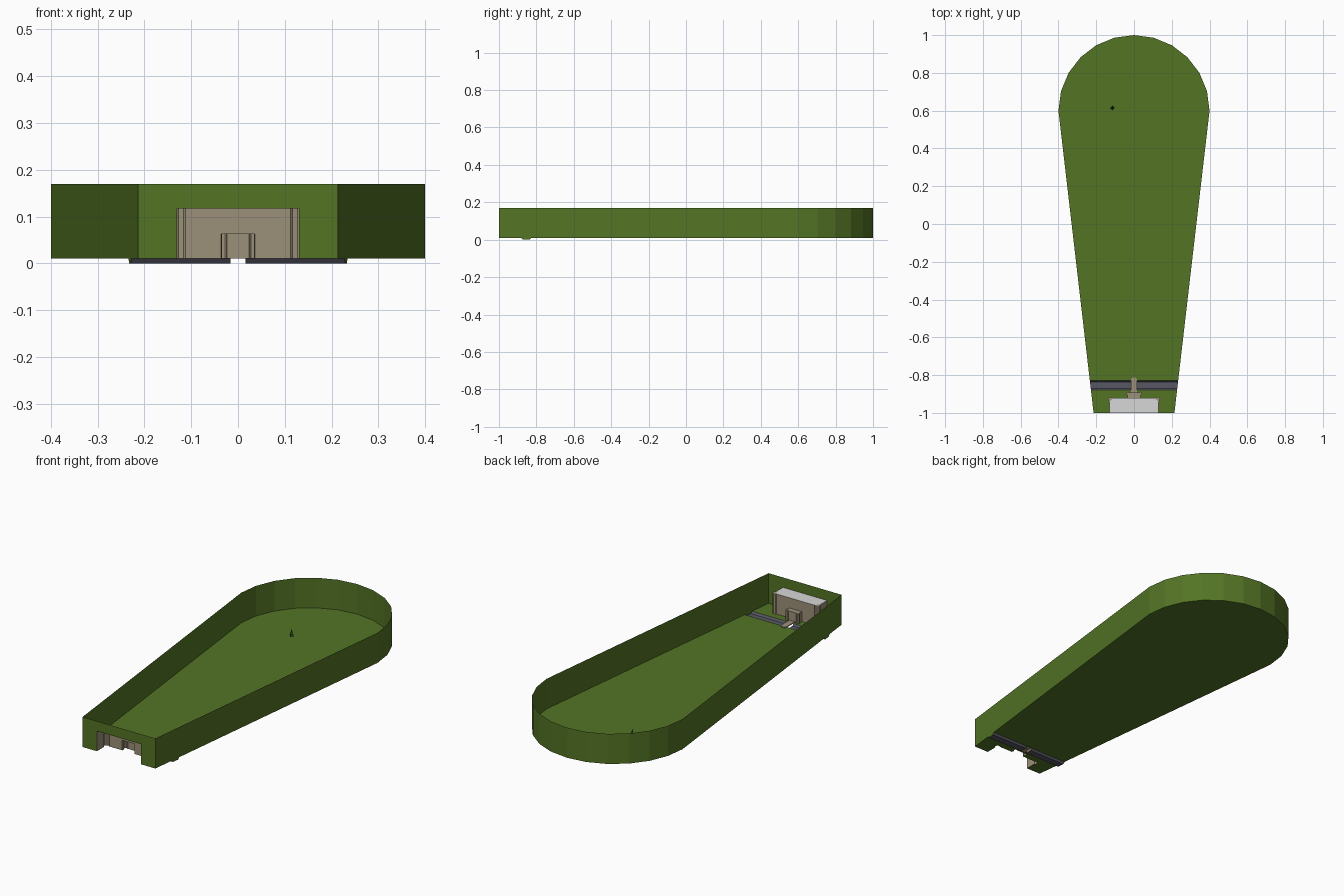
import bpy, math

if "Cube" in bpy.data.objects:
    bpy.data.objects.remove(bpy.data.objects["Cube"])

def mat(name, c):
    m = bpy.data.materials.new(name)
    m.diffuse_color = (*c, 1)
    m.use_nodes = True
    m.node_tree.nodes["Principled BSDF"].inputs["Base Color"].default_value = m.diffuse_color
    return m

GREEN = mat("grass green", (0.088, 0.175, 0.018))
STONE = mat("beige stone", (0.33, 0.28, 0.19))
ROOF = mat("pale grey", (0.68, 0.68, 0.68))
WATER = mat("slate grey", (0.095, 0.095, 0.125))
DARK = mat("dark green", (0.03, 0.07, 0.012))

def make(name, faces, material):
    """Mesh from a list of polygons given as point lists."""
    verts, idx = [], []
    for f in faces:
        idx.append(list(range(len(verts), len(verts) + len(f))))
        verts += f
    me = bpy.data.meshes.new(name)
    me.from_pydata(verts, [], idx)
    me.materials.append(material)
    ob = bpy.data.objects.new(name, me)
    bpy.context.collection.objects.link(ob)
    return ob

def flat(pts, z):
    return [(x, y, z) for x, y in pts]

def fence(pts, z0, z1):
    """Upright sheets along an open path."""
    return [[(*a, z0), (*b, z0), (*b, z1), (*a, z1)] for a, b in zip(pts, pts[1:])]

def half(y):
    """Half width of the tapered yard at y."""
    return 0.214 + 0.186 * (y + 1) / 1.6

def mirrored(pts):
    return [(-x, y) for x, y in reversed(pts)]

Z, TOP, HALL, GATE = 0.01, 0.17, 0.117, 0.063
M0, M1 = -0.88, -0.828          # moat edges in y

def bulge(cx, cy, r):
    """Round corner tower outline, from the side wall around to the end wall."""
    return [(cx + r * math.cos(math.radians(a)), cy + r * math.sin(math.radians(a)))
            for a in (-60, -15, 30, 75, 120, 150)]

# Recess footprints (right halves run from the front towards the centre)
hall_r = [(0.130, -1), (0.130, -0.942)] + bulge(0.124, -0.930, 0.014) + [(0.112, -0.921), (0.036, -0.921)]
gate_r = [(0.036, -0.921), (0.034, -0.908)] + bulge(0.032, -0.898, 0.009) + [(0.023, -0.892)]
foot_r = hall_r + gate_r[1:]
foot = foot_r + mirrored(foot_r)
gate = gate_r + mirrored(gate_r)
hall = hall_r + mirrored(hall_r)

# Grass floor: main yard and the strip in front of the moat
arc = [(0.4 * math.cos(math.radians(a)), 0.6 + 0.4 * math.sin(math.radians(a))) for a in range(0, 181, 15)]
yard = [(-half(M1), M1), (half(M1), M1)] + arc
strip = [(0.214, -1), (half(M0), M0), (-half(M0), M0), (-0.214, -1)] + mirrored(foot_r[:1]) + \
        list(reversed(foot))[1:]
make("yard_floor", [flat(yard, Z)], GREEN)
make("gate_floor", [flat(strip, Z)], GREEN)

# Perimeter walls, with an opening for the gate hall in the front wall
walls = fence([(0.214, -1)] + arc + [(-0.214, -1)], Z, TOP)
for s in (1, -1):
    walls += fence([(s * 0.214, -1), (s * 0.130, -1)], Z, TOP)
walls += fence([(0.130, -1), (-0.130, -1)], HALL, TOP)
make("perimeter_wall", walls, GREEN)

# Gate hall walls, lintel over the inner gate, and roof
make("hall_wall", fence(hall_r, Z, HALL) + fence(mirrored(hall_r), Z, HALL)
     + fence([(0.036, -0.921), (-0.036, -0.921)], GATE, HALL), STONE)
make("hall_roof", [flat(hall, HALL)], ROOF)
for n, s in (("right", 1), ("left", -1)):
    make(n + "_tower_cap", [flat([(s * x, y) for x, y in bulge(0.124, -0.930, 0.0138)], HALL + 0.001)], STONE)
make("gatehouse", fence(gate, Z, GATE) + [flat(gate, GATE)], STONE)

# Moat channel, in two halves either side of the bridge
for n, s in (("right", 1), ("left", -1)):
    prof = [(M0, Z), (M0 + 0.008, 0.0), (M1 - 0.008, 0.0), (M1, Z)]
    ch = [[(s * 0.016, a[0], a[1]), (s * half(a[0]), a[0], a[1]),
           (s * half(b[0]), b[0], b[1]), (s * 0.016, b[0], b[1])] for a, b in zip(prof, prof[1:])]
    make(n + "_moat", ch, WATER)
    make(n + "_moat_end", [[(s * half(y), y, z) for y, z in prof]], GREEN)

# Bridge over the moat
deck = [(0.016, -0.892), (0.016, -0.822), (0.008, -0.812), (-0.008, -0.812), (-0.016, -0.822), (-0.016, -0.892)]
make("bridge", fence(deck, Z, 0.015) + [flat(deck, 0.015)], STONE)

# Small pointed marker on the grass
c = (-0.115, 0.615)
base = [(c[0] + 0.011 * math.cos(k * math.pi / 2), c[1] + 0.011 * math.sin(k * math.pi / 2), Z) for k in range(4)]
make("marker_cone", [[base[k], base[(k + 1) % 4], (*c, 0.048)] for k in range(4)], DARK)
